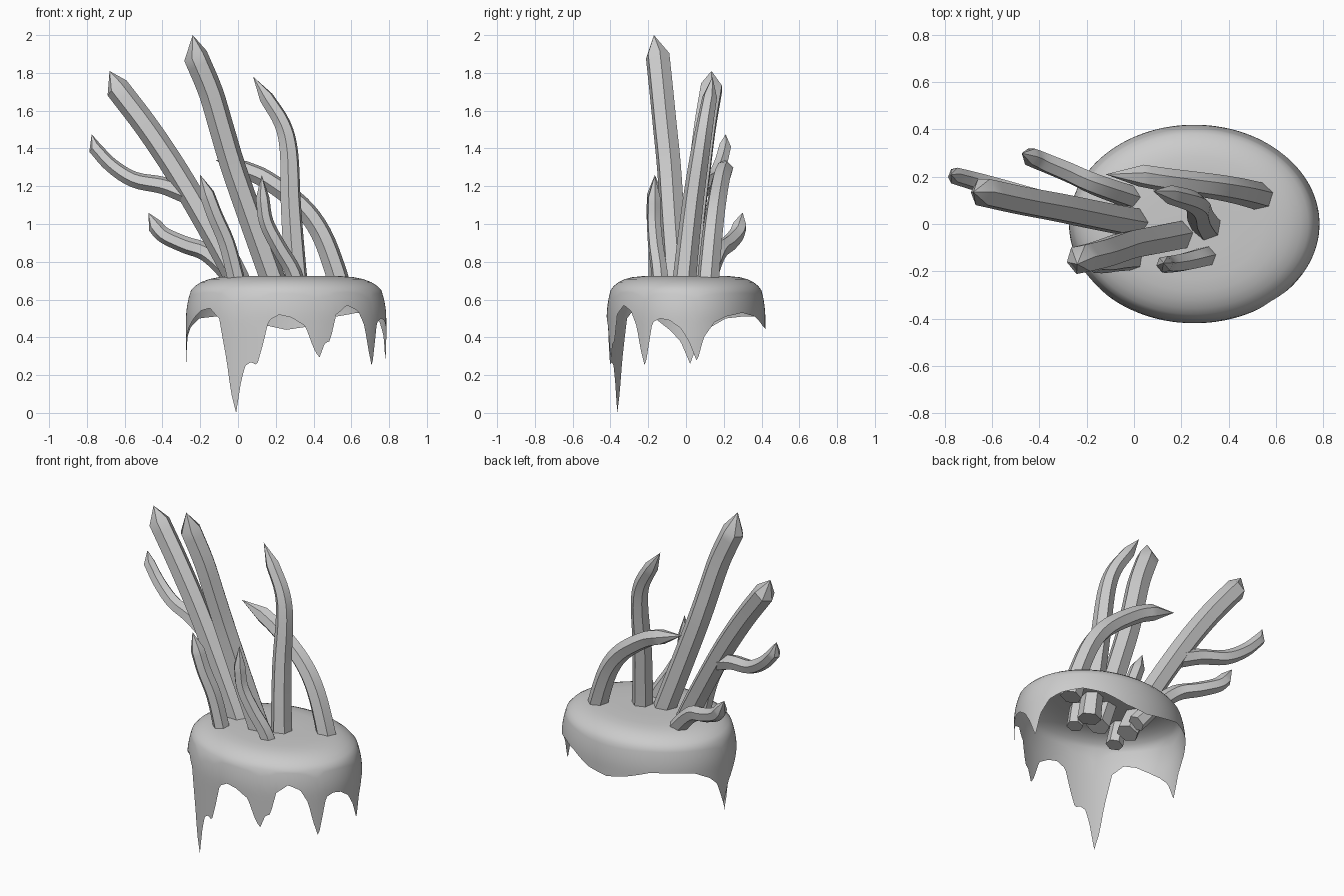
import bpy, bmesh, math
from mathutils import Vector

if "Cube" in bpy.data.objects:
    bpy.data.objects.remove(bpy.data.objects["Cube"])


def finish(bm, name, angle):
    bmesh.ops.recalc_face_normals(bm, faces=bm.faces)
    me = bpy.data.meshes.new(name)
    bm.to_mesh(me)
    bm.free()
    ob = bpy.data.objects.new(name, me)
    bpy.context.collection.objects.link(ob)
    bpy.ops.object.select_all(action='DESELECT')
    ob.select_set(True)
    bpy.context.view_layer.objects.active = ob
    bpy.ops.object.shade_smooth_by_angle(angle=math.radians(angle))
    return ob


def spline(pts, steps=4):
    """Catmull-Rom samples through the points."""
    p = [2 * pts[0] - pts[1]] + pts + [2 * pts[-1] - pts[-2]]
    out = []
    for i in range(1, len(p) - 2):
        a, b, c, d = p[i - 1:i + 3]
        for k in range(steps):
            t = k / steps
            out.append(0.5 * (2 * b + (c - a) * t + (2 * a - 5 * b + 4 * c - d) * t * t
                              + (3 * b - a - 3 * c + d) * t ** 3))
    return out + [pts[-1]]


def crystal(name, path, tip, r0, r1, twist=0):
    """Hexagonal bar swept along a path, ending in a faceted point."""
    pts = spline([Vector(p) for p in path])
    bm = bmesh.new()
    rings = []
    for i, p in enumerate(pts):
        tan = (pts[min(i + 1, len(pts) - 1)] - pts[max(i - 1, 0)]).normalized()
        u = tan.cross(Vector((0, 1, 0))).normalized()
        v = tan.cross(u)
        r = r0 + (r1 - r0) * i / (len(pts) - 1)
        ring = []
        for k in range(6):
            a = math.radians(60 * k + twist)
            ring.append(bm.verts.new(p + r * (math.cos(a) * u + math.sin(a) * v)))
        rings.append(ring)
    for a, b in zip(rings, rings[1:]):
        for k in range(6):
            bm.faces.new((a[k], a[(k + 1) % 6], b[(k + 1) % 6], b[k]))
    apex = bm.verts.new(tip)
    for k in range(6):
        bm.faces.new((rings[-1][k], rings[-1][(k + 1) % 6], apex))
    bm.faces.new(rings[0])
    return finish(bm, name, 35)


# Dripping cap: open shell whose lower rim height varies with angle
RIM = [(8, .27), (13, .40), (21, .48), (30, .51), (45, .53), (60, .51), (75, .46), (90, .44),
       (105, .47), (120, .51), (135, .51), (150, .50), (163, .45), (170, .40), (177, .26),
       (184, .38), (192, .44), (201, .49), (211, .54), (220, .555), (228, .5), (233.5, .28),
       (236.5, .11), (240, 0), (243.5, .18), (246, .25), (249.6, .27), (253, .25), (256.5, .36),
       (260, .49), (266, .52), (273, .505), (281, .46), (286, .34), (289.3, .29), (292.8, .37),
       (296, .38), (300, .52), (307.8, .57), (316, .54), (321.5, .46), (325, .34), (329, .24),
       (332, .36), (335, .48), (341, .5), (348, .49), (356, .45), (362, .38), (368, .27)]


def rim_z(deg):
    if deg < 8:
        deg += 360
    for (a, za), (b, zb) in zip(RIM, RIM[1:]):
        if a <= deg <= b:
            return za + (zb - za) * (deg - a) / (b - a)


def wall_r(z):
    """Bulge of the wall: narrower towards the shoulder, full below."""
    return 1 - .05 * (max(0, z - .5) / .15) ** 2


bm = bmesh.new()
N = 240
TOP = [(.3, .725), (.55, .724), (.68, .718), (.77, .708), (.85, .692), (.91, .672), (.95, .65)]
rows = []
for i in range(N):
    deg = i * 360 / N
    c, s = math.cos(math.radians(deg)), math.sin(math.radians(deg))
    end = rim_z(deg)
    prof = TOP + [(wall_r(z), z) for z in (.65 + (end - .65) * k / 8 for k in range(1, 9))]
    rows.append([bm.verts.new((.255 + .53 * r * c, .42 * r * s, z)) for r, z in prof])
centre = bm.verts.new((.255, 0, .725))
for i in range(N):
    a, b = rows[i], rows[(i + 1) % N]
    bm.faces.new((centre, a[0], b[0]))
    for k in range(len(a) - 1):
        bm.faces.new((a[k], a[k + 1], b[k + 1], b[k]))
finish(bm, "dripping_cap", 60)

# Large crystals
crystal("tall_crystal", [(.23, -.045, .58), (.18, -.05, .72), (.08, -.07, 1.0), (-.025, -.09, 1.3),
                         (-.085, -.11, 1.5), (-.145, -.13, 1.7), (-.225, -.15, 1.89)],
        (-.24, -.17, 2.0), .068, .066, 10)
crystal("left_crystal", [(.05, .0, .58), (-.02, .01, .74), (-.15, .035, .98), (-.32, .07, 1.27),
                         (-.48, .1, 1.51), (-.64, .135, 1.72)],
        (-.68, .135, 1.81), .066, .064, 0)
crystal("right_crystal", [(.32, -.015, .58), (.305, -.005, .74), (.28, .035, 1.1), (.27, .075, 1.38),
                          (.235, .1, 1.53), (.15, .125, 1.67)],
        (.08, .14, 1.78), .068, .04, 20)
crystal("rear_crystal", [(.56, .11, .58), (.52, .12, .74), (.44, .14, .95), (.33, .16, 1.1),
                         (.15, .185, 1.235), (.03, .205, 1.29)],
        (-.12, .21, 1.34), .062, .048, 15)

# Side branch of the left crystal
crystal("left_branch", [(-.28, .065, 1.16), (-.40, .1, 1.205), (-.55, .145, 1.235),
                        (-.67, .18, 1.31), (-.76, .205, 1.405)],
        (-.775, .21, 1.475), .05, .036, 10)

# Small crystals
crystal("low_rear_crystal", [(.06, .09, .6), (-.06, .13, .75), (-.17, .17, .85), (-.28, .22, .89),
                             (-.39, .265, .94), (-.44, .285, .99)],
        (-.475, .3, 1.06), .052, .04, 0)
crystal("front_left_crystal", [(.02, -.15, .58), (-.015, -.15, .73), (-.06, -.155, .9),
                               (-.12, -.165, 1.04), (-.165, -.165, 1.16)],
        (-.2, -.165, 1.26), .05, .042, 20)
crystal("front_right_crystal", [(.33, -.13, .58), (.295, -.14, .74), (.215, -.16, .88),
                                (.15, -.17, 1.01), (.13, -.17, 1.14)],
        (.125, -.165, 1.26), .048, .036, 10)
